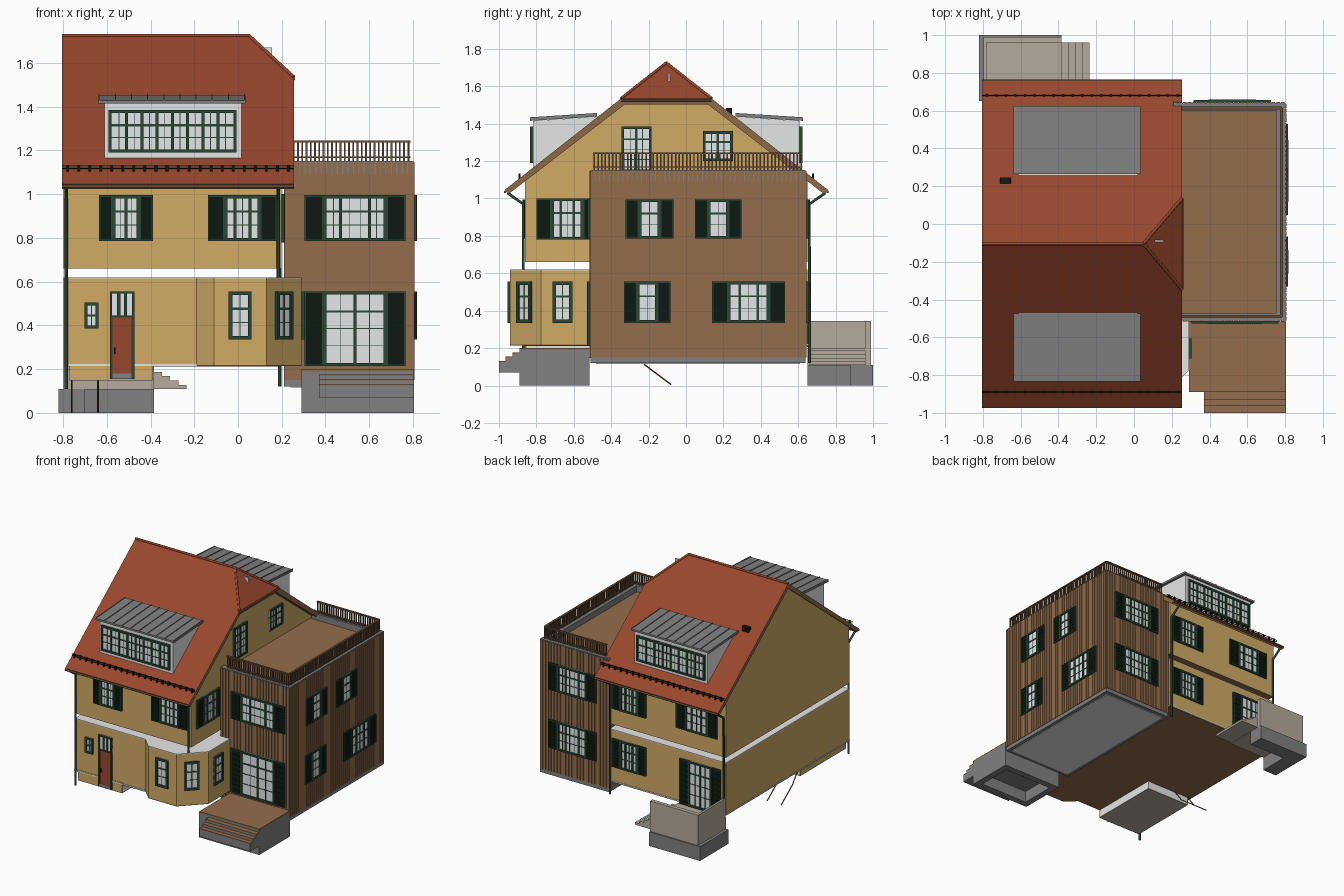
import bpy, bmesh, math
from mathutils import Matrix

if "Cube" in bpy.data.objects:
    bpy.data.objects.remove(bpy.data.objects["Cube"])

def material(name, r, g, b):
    m = bpy.data.materials.new(name)
    m.diffuse_color = [((c / 255 + 0.055) / 1.055) ** 2.4 for c in (r, g, b)] + [1]
    m.use_nodes = True
    m.node_tree.nodes["Principled BSDF"].inputs["Base Color"].default_value = m.diffuse_color
    return m

PLASTER = material("ochre plaster", 209, 172, 102)
WOOD = material("brown wood", 147, 109, 76)
TILE = material("red tile", 152, 71, 45)
GREY = material("grey concrete", 129, 129, 129)
STONE = material("beige stone", 182, 171, 157)
WHITE = material("white trim", 240, 242, 241)
GREEN = material("green frame", 41, 70, 53)
DARK = material("dark green shutter", 12, 26, 18)
GLASS = material("pale glass", 228, 232, 232)
RAIL = material("dark brown rail", 110, 80, 57)

def finish(name, bm, *mats):
    bmesh.ops.recalc_face_normals(bm, faces=bm.faces)
    me = bpy.data.meshes.new(name)
    bm.to_mesh(me)
    bm.free()
    ob = bpy.data.objects.new(name, me)
    bpy.context.collection.objects.link(ob)
    for m in mats:
        me.materials.append(m)
    return ob

def add_box(bm, x0, x1, y0, y1, z0, z1, mat=Matrix()):
    size = Matrix.Diagonal((x1 - x0, y1 - y0, z1 - z0, 1))
    centre = Matrix.Translation(((x0 + x1) / 2, (y0 + y1) / 2, (z0 + z1) / 2))
    bmesh.ops.create_cube(bm, size=1, matrix=mat @ centre @ size)

def boxes(name, mat, *items):
    bm = bmesh.new()
    for b in items:
        add_box(bm, *b)
    return finish(name, bm, mat)

def prism(bm, pts, a, b, to3d):
    """Extrude a closed profile from a to b; to3d places each point."""
    lo = [bm.verts.new(to3d(p, a)) for p in pts]
    hi = [bm.verts.new(to3d(p, b)) for p in pts]
    bm.faces.new(lo)
    bm.faces.new(hi)
    for i in range(len(pts)):
        j = (i + 1) % len(pts)
        bm.faces.new((lo[i], lo[j], hi[j], hi[i]))

def along_x(p, x): return (x, p[0], p[1])
def along_z(p, z): return (p[0], p[1], z)

def tube(name, mat, r, *paths):
    cu = bpy.data.curves.new(name, 'CURVE')
    cu.dimensions, cu.bevel_depth, cu.bevel_resolution, cu.use_fill_caps = '3D', r, 3, True
    for path in paths:
        s = cu.splines.new('POLY')
        s.points.add(len(path) - 1)
        for p, co in zip(s.points, path):
            p.co = (*co, 1)
    cu.materials.append(mat)
    bpy.context.collection.objects.link(bpy.data.objects.new(name, cu))

# Upper storey with a gabled top, cut by the half hip
MID, RIDGE, SLOPE = -0.105, 1.725, 0.786
def roof_z(y): return RIDGE - SLOPE * abs(y - MID)
def flip(y): return 2 * MID - y

bm = bmesh.new()
prism(bm, [(-0.86, 0.66), (0.65, 0.66), (0.65, 1.11), (MID, 1.705), (-0.86, 1.11)], -0.797, 0.20, along_x)
cut = bmesh.ops.bisect_plane(bm, geom=bm.verts[:] + bm.edges[:] + bm.faces[:], plane_co=(0.05, 0, 1.70),
                             plane_no=(0.19, 0, 0.205), clear_outer=True)
bmesh.ops.holes_fill(bm, edges=[e for e in cut['geom_cut'] if isinstance(e, bmesh.types.BMEdge)])
bm.normal_update()
for f in bm.faces:
    f.material_index = int(f.calc_center_median().z < 0.67)
finish("upper_walls", bm, PLASTER, WOOD)

# Lower storey, separated from the upper one by an open joint
boxes("lower_walls", PLASTER, (-0.797, 0.20, -0.86, 0.65, 0.222, 0.614))
boxes("lower_ceiling", WHITE, (-0.797, 0.20, -0.86, 0.65, 0.614, 0.62))
boxes("base_band", WHITE, (-0.80, 0.205, -0.864, 0.654, 0.215, 0.223))
boxes("house_underside", WOOD, (-0.797, 0.20, -0.86, 0.65, 0.211, 0.215))

# Entrance block and bay
boxes("entrance_walls", PLASTER, (-0.77, -0.39, -0.862, -0.85, 0.155, 0.23), (-0.77, -0.76, -0.85, -0.30, 0.155, 0.212))
boxes("entrance_inner_block", WHITE, (-0.76, -0.39, -0.85, -0.30, 0.155, 0.212))
boxes("entrance_floor", STONE, (-0.77, -0.39, -0.862, -0.30, 0.148, 0.155))
BAY = [(-0.19, -0.85), (-0.19, -0.862), (-0.11, -0.94), (0.13, -0.94), (0.29, -0.775), (0.29, -0.51), (0.1, -0.51)]
for name, mat, z0, z1 in (("bay_walls", PLASTER, 0.22, 0.614), ("bay_roof", WHITE, 0.614, 0.62),
                          ("bay_floor", WOOD, 0.215, 0.22)):
    bm = bmesh.new()
    prism(bm, BAY, z0, z1, along_z)
    finish(name, bm, mat)

# Half-hipped tiled roof
XL, XR, XH, HZ, EY = -0.805, 0.255, 0.05, 1.535, 0.863
HY = (RIDGE - HZ) / SLOPE
bm = bmesh.new()
ra, rb = bm.verts.new((XL, MID, RIDGE)), bm.verts.new((XH, MID, RIDGE))
hips = []
for s in (-1, 1):
    y = MID + s * EY
    h = bm.verts.new((XR, MID + s * HY, HZ))
    hips.append(h)
    bm.faces.new([bm.verts.new((XL, y, roof_z(y))), bm.verts.new((XR, y, roof_z(y))), h, rb, ra][::-s])
bm.faces.new((hips[0], hips[1], rb))
roof = finish("tiled_roof", bm, TILE, WOOD)
if roof.data.polygons[0].normal.z < 0:
    roof.data.flip_normals()
sol = roof.modifiers.new("thickness", 'SOLIDIFY')
sol.thickness, sol.offset, sol.use_even_offset = 0.03, -1, True
sol.material_offset = sol.material_offset_rim = 1
tube("ridge_tiles", TILE, 0.008, [(XL, MID, RIDGE), (XH, MID, RIDGE)],
     *[[(XH, MID, RIDGE), (XR, MID + s * HY, HZ)] for s in (-1, 1)])
tube("hip_gutter", RAIL, 0.006, [(XR, MID - HY, HZ - .01), (XR, MID + HY, HZ - .01)])

# Gutters, snow guards, downpipes
tube("gutters", RAIL, 0.007, *[[(XL, MID + s * 0.862, 1.035), (XR, MID + s * 0.862, 1.035)] for s in (-1, 1)])
guard = []
for s in (-1, 1):
    y = MID + s * 0.785
    z = roof_z(y)
    guard += [(XL, XR, y - .002, y + .002, z + o, z + o + .004) for o in (0.008, 0.02)]
    guard += [(x, x + .012, y - .005, y + .005, z - .01, z + .026) for x in [XL + .02 + i * .0505 for i in range(21)]]
boxes("snow_guards", DARK, *guard)
tube("downpipes", GREEN, 0.008,
     *[[(x, w, zb), (x, w, 0.97), (x, e, 1.03)] for x, w, e, zb in
       ((-0.785, -0.870, -0.955, 0.11), (0.185, -0.870, -0.955, 0.62),
        (-0.785, 0.660, 0.745, 0.12), (0.19, 0.660, 0.745, 0.12))])
boxes("roof_vent", DARK, (-0.71, -0.65, 0.215, 0.245, 1.44, 1.485))
boxes("hip_vent", WHITE, (0.11, 0.155, -0.095, -0.085, 1.62, 1.67))

# Timber extension with vertical cladding boards
EX0, EX1, EY0, EY1 = 0.21, 0.802, -0.51, 0.64
boxes("extension_core", WOOD, (EX0, EX1, EY0, EY1, 0.15, 1.09))
boxes("extension_plinth", GREY, (EX0, EX1, EY0, EY1, 0.12, 0.15))
boxes("extension_underside", WHITE, (EX0 + .03, EX1 - .03, EY0 + .03, EY1 - .03, 0.115, 0.12))
boards = []
for i in range(24):
    x = EX0 + i * 0.0247
    boards += [(x, x + .019, EY0 - .005, EY0, 0.15, 1.147), (x, x + .019, EY1, EY1 + .005, 0.15, 1.147)]
for i in range(46):
    y = EY0 + i * 0.025
    boards.append((EX1, EX1 + .005, y, y + .02, 0.15, 1.147))
boxes("cladding_boards", WOOD, *boards)

# Roof terrace: parapet, sunken deck, railing
boxes("terrace_parapet", GREY, (EX1 - .05, EX1, EY0, EY1, 1.09, 1.152),
      *[(EX0, EX1 - .05, y, y + .04, 1.09, 1.152) for y in (EY0, EY1 - .04)])
boxes("roof_deck", WOOD, (0.20, 0.755, -0.475, 0.605, 1.09, 1.105))
RX, RY0, RY1 = 0.78, -0.49, 0.615
rails = []
for z0, z1 in ((1.237, 1.246), (1.165, 1.171)):
    rails += [(0.25, RX, y - .008, y + .008, z0, z1) for y in (RY0, RY1)]
    rails.append((RX - .008, RX + .008, RY0, RY1, z0, z1))
for i in range(28):
    x = 0.255 + i * 0.0194
    rails += [(x - .004, x + .004, y - .004, y + .004, 1.15, 1.24) for y in (RY0, RY1)]
for i in range(1, 56):
    y = RY0 + i * (RY1 - RY0) / 56
    rails.append((RX - .004, RX + .004, y - .004, y + .004, 1.15, 1.24))
boxes("terrace_railing", RAIL, *rails)

# Front terrace on hollow walls, and steps
boxes("front_terrace", GREY, (0.29, 0.805, -0.89, -0.515, 0.09, 0.19), (0.29, 0.34, -0.89, -0.515, 0, 0.09),
      (0.755, 0.805, -0.89, -0.515, 0, 0.09), (0.34, 0.755, -0.89, -0.84, 0, 0.09), (0.34, 0.755, -0.565, -0.515, 0, 0.09))
boxes("front_terrace_deck", WOOD, (0.29, 0.805, -0.89, -0.515, 0.19, 0.20))
steps = [(0.37, 0.805, -1.0 + i * .036, -0.964 + i * .037, 0.07, 0.125 + i * .022) for i in range(3)]
boxes("front_steps", GREY, *steps)
boxes("front_step_treads", WOOD, *[(*s[:4], s[5], s[5] + .007) for s in steps])

# Back porch on an angled footing, with parapet and side steps
boxes("porch_footing", GREY, (-0.82, -0.70, 0.65, 1.0, 0, 0.11), (-0.70, -0.385, 0.88, 1.0, 0, 0.11))
boxes("porch_floor", STONE, (-0.797, -0.385, 0.65, 0.96, 0.108, 0.20))
boxes("porch_parapet", STONE, (-0.797, -0.78, 0.655, 0.99, 0.11, 0.345), (-0.78, -0.385, 0.96, 0.99, 0.11, 0.345))
boxes("porch_steps", STONE, *[(-0.385 + i * .0375, -0.3475 + i * .0375, 0.66, 0.96, 0.11, 0.188 - i * .02) for i in range(4)])

# Cellar handrails
tube("cellar_handrails", RAIL, 0.004, *[[(x, -0.30, 0.22), (x, -0.22, 0.11), (x, -0.08, 0.005)] for x in (-0.76, -0.64)])

# Dormers on both slopes
for tag, f in (("front", lambda y: y), ("back", flip)):
    bm = bmesh.new()
    prism(bm, [(f(y), z) for y, z in ((-0.818, 1.13), (-0.818, 1.415), (-0.47, 1.438), (-0.47, 1.38))], -0.61, 0.015, along_x)
    finish(tag + "_dormer_walls", bm, WHITE)
    bm = bmesh.new()
    def slab(x0, x1, lo, hi):
        prism(bm, [(f(-0.835), 1.415 + lo), (f(-0.835), 1.415 + hi), (f(-0.475), 1.438 + hi), (f(-0.475), 1.438 + lo)], x0, x1, along_x)
    slab(-0.637, 0.035, 0, 0.014)
    for i in range(10):
        x = -0.637 + i * 0.0738
        slab(x, x + .005, 0.013, 0.019)
    finish(tag + "_dormer_roof", bm, GREY)

# Windows: casing, sashes, glazing bars and louvred shutters gathered by part
frames, panes, shutters = bmesh.new(), bmesh.new(), bmesh.new()

def window(x, y, deg, w, z0, z1, thick=(0,), thin=(-.5, .5), rows=3, left=0, right=None, t=0.014):
    """thick and thin list the upright bars as fractions of the half width."""
    m = Matrix.Translation((x, y, 0)) @ Matrix.Rotation(math.radians(deg), 4, 'Z')
    h = w / 2
    add_box(panes, -h, h, -.005, .002, z0, z1, m)
    for a, b, c, d in ((-h, -h + t, z0, z1), (h - t, h, z0, z1), (-h, h, z0, z0 + t), (-h, h, z1 - t, z1)):
        add_box(frames, a, b, -.014, .002, c, d, m)
    for bars, e, depth in ((thick, .007, .012), (thin, .002, .008)):
        for k in bars:
            add_box(frames, k * (h - t) - e, k * (h - t) + e, -depth, 0, z0, z1, m)
    for i in range(1, rows):
        k = z0 + t + (z1 - z0 - 2 * t) * i / rows
        e = .005 if i == rows - 1 else .002
        add_box(frames, -h, h, -.009, 0, k - e, k + e, m)
    for s, sw in ((-1, left), (1, left if right is None else right)):
        if sw:
            a, b = sorted((s * h, s * (h + sw)))
            add_box(shutters, a, b, -.008, .002, z0, z1, m)
            for i in range(8):
                k = z0 + .015 + i * (z1 - z0 - .03) / 8
                add_box(shutters, a + .008, b - .008, -.010, -.007, k, k + .014, m)
            for c, d, p, q in ((a, a + .006, z0, z1), (b - .006, b, z0, z1), (a, b, z0, z0 + .007), (a, b, z1 - .007, z1)):
                add_box(frames, c, d, -.0115, 0, p, q, m)

FY, BY, GX, XF, XS, XB = -0.86, 0.65, 0.20, -0.515, 0.805, 0.645
UP, LOW = (0.785, 0.995), (0.335, 0.555)
ONE, TWO, TRI = ((), (0,)), ((0,), (-.5, .5)), ((-.5, .5), (0,))
PLAIN, EIGHT = ((), ()), ([i / 4 for i in range(-3, 4)], [i / 4 + .125 for i in range(-4, 4)])
window(-0.512, FY, 0, 0.125, *UP, *TWO, 3, 0.06)
window(0.02, FY, 0, 0.165, *UP, *TRI, 3, 0.075)
window(-0.67, FY, 0, 0.065, 0.385, 0.505, *ONE, 2)
window(0.01, -0.94, 0, 0.105, 0.335, 0.555, *ONE, 3, t=0.017)
window(0.207, -0.861, 45, 0.105, 0.335, 0.555, *ONE, 3, t=0.017)
window(0.29, -0.66, 90, 0.105, 0.335, 0.555, *ONE, 3, t=0.017)
window(GX, -0.635, 90, 0.17, 0.78, 1.0, *TRI, 3, 0.08, 0.035)
window(GX, -0.265, 90, 0.16, 1.14, 1.385, *TWO, 4)
window(GX, 0.17, 90, 0.16, 1.20, 1.36, *TWO, 3)
window(0.535, XF, 0, 0.29, *UP, (-.5, .5), (-.75, -.2, .2, .75), 3, 0.085)
window(0.535, XF, 0, 0.29, 0.215, 0.555, *TWO, 4, 0.085)
for yc, w, zz, bars, sw in ((-0.195, .115, UP, ONE, .07), (0.172, .11, UP, ONE, .07),
                            (-0.207, .11, LOW, ONE, .07), (0.335, .22, LOW, TRI, .085)):
    window(XS, yc, 90, w, *zz, *bars, 3, sw)
for zz in (UP, LOW):
    window(0.52, XB, 180, 0.25, *zz, (-.5, .5), (-.75, -.2, .2, .75), 3, 0.08)
    window(0.03, BY, 180, 0.15, *zz, *TRI, 3, 0.07)
window(-0.55, BY, 180, 0.19, *UP, *TRI, 3, 0.08)
window(-0.58, BY, 180, 0.20, 0.205, 0.555, *TWO, 4, 0.075)
for y, deg in ((-0.82, 0), (flip(-0.82), 180)):
    window(-0.30, y, deg, 0.585, 1.19, 1.385, *EIGHT, 3)

# Front door with glazed top light
window(-0.53, -0.862, 0, 0.112, 0.435, 0.555, (-.33, .33), (), 1, t=0.01)
boxes("door_leaf", TILE, (-0.575, -0.485, -0.872, -0.86, 0.18, 0.435))
boxes("door_sill", GREY, (-0.575, -0.485, -0.874, -0.86, 0.156, 0.18))
boxes("door_posts", GREEN, (-0.586, -0.574, -0.876, -0.86, 0.156, 0.44), (-0.486, -0.474, -0.876, -0.86, 0.156, 0.44))
boxes("door_handle", DARK, (-0.567, -0.56, -0.88, -0.87, 0.27, 0.30))

finish("window_frames", frames, GREEN)
finish("window_panes", panes, GLASS)
finish("window_shutters", shutters, DARK)
